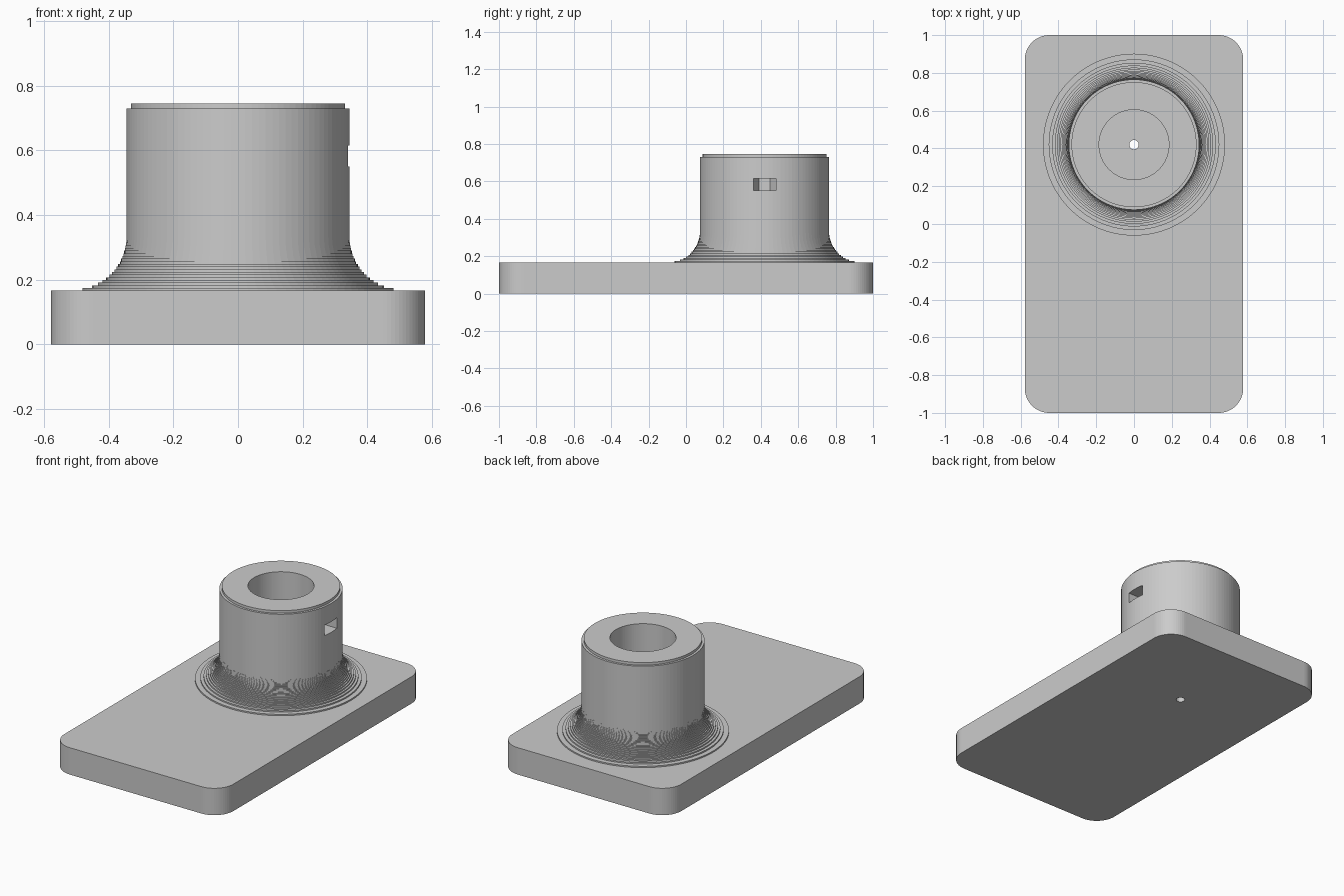
import bpy
import bmesh
from math import cos, sin, pi, sqrt

cube = bpy.data.objects.get("Cube")
if cube:
    bpy.data.objects.remove(cube, do_unlink=True)

HUB_Y = 0.42
HUB_R = 0.345
BASE_TOP = 0.166
SEGMENTS = 100

grey = bpy.data.materials.new("plain grey")
grey.use_nodes = True
colour = (0.6, 0.6, 0.6, 1)
grey.diffuse_color = colour
grey.node_tree.nodes["Principled BSDF"].inputs["Base Color"].default_value = colour


def make_object(name, bm):
    bmesh.ops.recalc_face_normals(bm, faces=bm.faces)
    mesh = bpy.data.meshes.new(name)
    bm.to_mesh(mesh)
    bm.free()
    mesh.materials.append(grey)
    obj = bpy.data.objects.new(name, mesh)
    bpy.context.collection.objects.link(obj)
    return obj


def prism(name, outline, z0, z1):
    """Extrude a flat outline from z0 to z1."""
    bm = bmesh.new()
    face = bm.faces.new([bm.verts.new((x, y, z0)) for x, y in outline])
    top = bmesh.ops.extrude_face_region(bm, geom=[face])["geom"]
    verts = [v for v in top if isinstance(v, bmesh.types.BMVert)]
    bmesh.ops.translate(bm, vec=(0, 0, z1 - z0), verts=verts)
    return make_object(name, bm)


def lathe(name, profile):
    """Revolve a closed (radius, z) profile around the hub axis."""
    bm = bmesh.new()
    rings = []
    for i in range(SEGMENTS):
        a = 2 * pi * i / SEGMENTS
        rings.append([bm.verts.new((r * cos(a), HUB_Y + r * sin(a), z)) for r, z in profile])
    n = len(profile)
    for i, ring in enumerate(rings):
        after = rings[(i + 1) % SEGMENTS]
        for j in range(n):
            k = (j + 1) % n
            bm.faces.new((ring[j], after[j], after[k], ring[k]))
    return make_object(name, bm)


def cut(obj, cutter):
    cutter.hide_render = True
    mod = obj.modifiers.new("cut", 'BOOLEAN')
    mod.operation = 'DIFFERENCE'
    mod.solver = 'EXACT'
    mod.object = cutter
    bpy.context.view_layer.objects.active = obj
    bpy.ops.object.modifier_apply(modifier=mod.name)
    bpy.data.objects.remove(cutter, do_unlink=True)


def arc(cx, cy, r, start, sweep, steps):
    return [(cx + r * cos(start + sweep * i / steps), cy + r * sin(start + sweep * i / steps))
            for i in range(steps + 1)]


# Base plate with rounded corners
corner = 0.13
outline = []
for q, (sx, sy) in enumerate([(1, 1), (-1, 1), (-1, -1), (1, -1)]):
    outline += arc(sx * (0.578 - corner), sy * (1 - corner), corner, q * pi / 2, pi / 2, 16)
base = prism("base_plate", outline, 0, BASE_TOP)

# Small drain hole through the plate
hole = arc(0, HUB_Y, 0.025, 0, 2 * pi, 32)[:-1]
cut(base, prism("hole_cutter", hole, -0.1, 0.3))

# Hub: stepped concave flare, straight wall, small lip and open bore
flare, steps = 0.165, 20
profile = [(0.185, BASE_TOP - 0.006)]
z = BASE_TOP - 0.006
for i in range(steps):
    drop = flare * (1 - (i + 0.3) / steps)
    r = HUB_R + flare - sqrt(flare ** 2 - drop ** 2)
    profile.append((r, z))
    z = BASE_TOP + flare * (i + 1) / steps
    profile.append((r, z))
profile += [(HUB_R, z), (HUB_R, 0.729), (0.331, 0.729), (0.331, 0.745), (0.185, 0.745)]
hub = lathe("hub", profile)

# Side pocket with a half-hexagon inner end
half = 0.06
pocket = [(0.265 + x, HUB_Y + y) for x, y in arc(0, 0, half, pi, pi / 3, 1)]
pocket = arc(0.265, HUB_Y, half, pi, -pi, 3)
pocket = [(0.265 - (y - HUB_Y), HUB_Y + x - 0.265) for x, y in pocket]
pocket += [(0.5, HUB_Y + half), (0.5, HUB_Y - half)]
cut(hub, prism("pocket_cutter", pocket, 0.55, 0.615))
